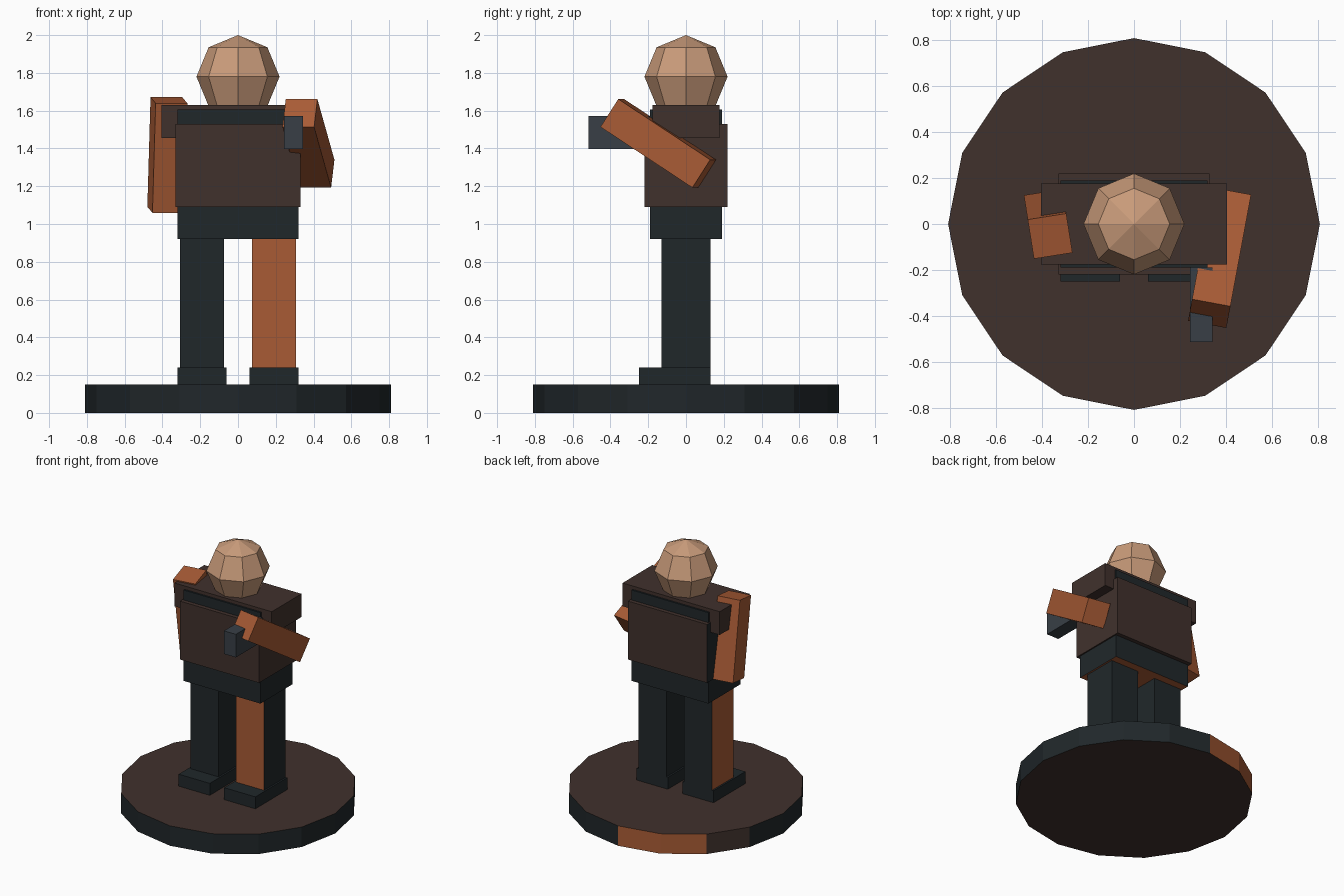
import bpy, bmesh, math
from mathutils import Matrix, Vector, Euler

if "Cube" in bpy.data.objects:
    bpy.data.objects.remove(bpy.data.objects["Cube"])


def material(name, hex_code):
    rgb = [int(hex_code[i:i + 2], 16) / 255 for i in (0, 2, 4)]
    linear = [c / 12.92 if c < 0.04 else ((c + 0.055) / 1.055) ** 2.4 for c in rgb]
    mat = bpy.data.materials.new(name)
    mat.diffuse_color = (*linear, 1)
    mat.use_nodes = True
    mat.node_tree.nodes["Principled BSDF"].inputs["Base Color"].default_value = mat.diffuse_color
    return mat


BROWN = material("brown", "40312C")
BLACK = material("black", "20272A")
ORANGE = material("orange", "A85B35")
SKIN = material("skin", "C99B7A")
SLATE = material("slate", "383F46")


def finish(name, bm, mats, pick=None):
    """Turn a bmesh into an object; pick(face) gives the material index."""
    if pick:
        for f in bm.faces:
            f.material_index = pick(f)
    mesh = bpy.data.meshes.new(name)
    bm.to_mesh(mesh)
    bm.free()
    for m in mats:
        mesh.materials.append(m)
    obj = bpy.data.objects.new(name, mesh)
    bpy.context.collection.objects.link(obj)
    return obj


def box(name, lo, hi, mat, accent=None, accent_dir=None):
    """Box between two corners, with one face optionally in another colour."""
    lo, hi = Vector(lo), Vector(hi)
    bm = bmesh.new()
    bmesh.ops.create_cube(bm, size=1, matrix=Matrix.Translation((lo + hi) / 2)
                          @ Matrix.Diagonal((*(hi - lo), 1)))
    bm.normal_update()
    if accent:
        way = Vector(accent_dir)
        return finish(name, bm, [mat, accent], lambda f: int(f.normal.dot(way) > 0.9))
    return finish(name, bm, [mat])


def arm(name, centre, pitch, yaw):
    """Straight arm, tilted forward and turned inward."""
    obj = box(name, (-0.085, -0.088, -0.295), (0.085, 0.088, 0.295), ORANGE)
    obj.location = centre
    obj.rotation_euler = Euler((math.radians(pitch), 0, math.radians(yaw)))


# Round base: brown caps, black rim with a few coloured segments at the back
def base_colour(f):
    if abs(f.normal.z) > 0.9:
        return 0
    c = f.calc_center_median()
    angle = math.degrees(math.atan2(c.y, c.x))
    if 90 < angle < 135:
        return 2
    return 0 if 135 < angle < 157 else 1


bm = bmesh.new()
bmesh.ops.create_cone(bm, cap_ends=True, segments=16, radius1=0.81, radius2=0.81,
                      depth=0.15, matrix=Matrix.Translation((0, 0, 0.075)))
bm.normal_update()
finish("base", bm, [BROWN, BLACK, ORANGE], base_colour)

# Feet and legs; each leg has one orange side
for side, x, way in (("left", -0.19, (-1, 0, 0)), ("right", 0.19, (0, -1, 0))):
    box(side + "_foot", (x - 0.13, -0.25, 0.15), (x + 0.13, 0.13, 0.24), BLACK)
    box(side + "_leg", (x - 0.117, -0.13, 0.24), (x + 0.117, 0.13, 0.92), BLACK, ORANGE, way)

# Hips, torso, collar and shoulders
box("hips", (-0.32, -0.19, 0.92), (0.32, 0.19, 1.09), BLACK, ORANGE, (0, 0, -1))
box("torso", (-0.33, -0.22, 1.09), (0.33, 0.22, 1.53), BROWN, BLACK, (-1, 0, 0))
box("collar", (-0.32, -0.19, 1.53), (0.32, 0.19, 1.605), BLACK)
box("shoulders", (-0.405, -0.177, 1.455), (0.405, 0.177, 1.63), BROWN)

# Arms, and the object held forward
arm("left_arm", (-0.374, 0.0, 1.365), 10.5, 9)
arm("right_arm", (0.373, -0.147, 1.427), 57, -10.5)
box("held_block", (0.243, -0.515, 1.398), (0.343, -0.19, 1.572), SLATE)

# Head
bm = bmesh.new()
bmesh.ops.create_uvsphere(bm, u_segments=8, v_segments=4, radius=0.22,
                          matrix=Matrix.Translation((0, 0, 1.78)))
finish("head", bm, [SKIN])
